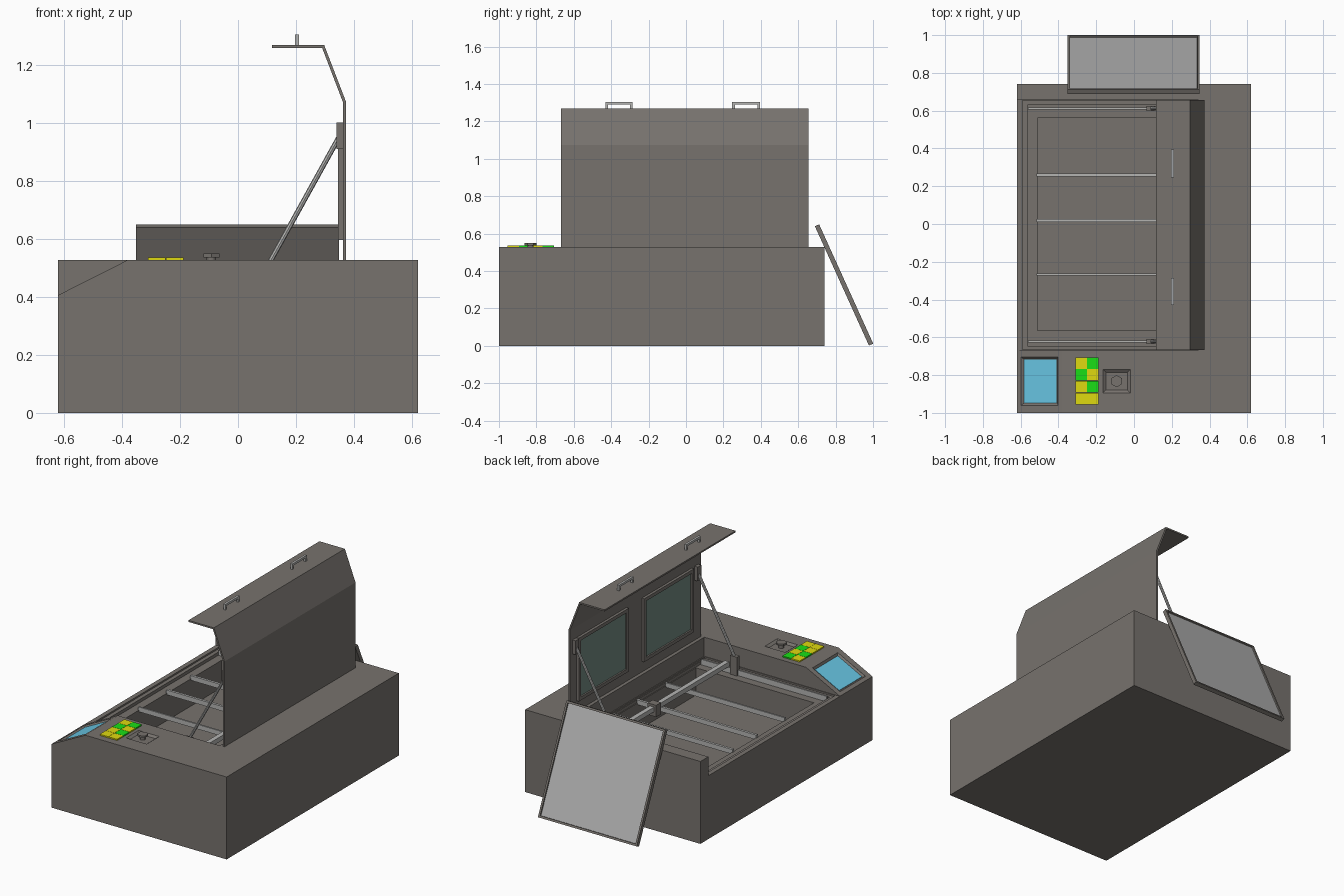
import bpy, bmesh, math
from mathutils import Matrix, Vector

cube = bpy.data.objects.get("Cube")
if cube:
    bpy.data.objects.remove(cube, do_unlink=True)


def material(name, rgb):
    m = bpy.data.materials.new(name)
    m.use_nodes = True
    col = (*rgb, 1.0)
    m.diffuse_color = col
    m.node_tree.nodes["Principled BSDF"].inputs["Base Color"].default_value = col
    return m


BODY = material("warm dark grey", (0.185, 0.170, 0.155))
STEEL = material("light steel", (0.46, 0.46, 0.45))
PANEL = material("panel grey", (0.43, 0.43, 0.43))
GLASS = material("teal glass", (0.165, 0.255, 0.22))
SCREEN = material("screen blue", (0.14, 0.57, 0.78))
YELLOW = material("button yellow", (0.74, 0.70, 0.005))
GREEN = material("button green", (0.01, 0.74, 0.008))


def finish(name, bm, *mats):
    bmesh.ops.recalc_face_normals(bm, faces=bm.faces[:])
    me = bpy.data.meshes.new(name)
    bm.to_mesh(me)
    bm.free()
    for m in mats:
        me.materials.append(m)
    ob = bpy.data.objects.new(name, me)
    bpy.context.collection.objects.link(ob)
    return ob


def add_box(bm, x0, x1, y0, y1, z0, z1):
    mat = Matrix.Translation(((x0 + x1) / 2, (y0 + y1) / 2, (z0 + z1) / 2))
    mat = mat @ Matrix.Diagonal((x1 - x0, y1 - y0, z1 - z0, 1))
    bmesh.ops.create_cube(bm, size=1, matrix=mat)


def boxes(name, mat, *dims):
    bm = bmesh.new()
    for d in dims:
        add_box(bm, *d)
    return finish(name, bm, mat)


def prism(name, pts, y0, y1, mat):
    """Extrude an x-z outline along y."""
    bm = bmesh.new()
    face = bm.faces.new([bm.verts.new((x, y0, z)) for x, z in pts])
    ext = bmesh.ops.extrude_face_region(bm, geom=[face])
    bmesh.ops.translate(bm, vec=(0, y1 - y0, 0),
                        verts=[g for g in ext["geom"] if isinstance(g, bmesh.types.BMVert)])
    return finish(name, bm, mat)


def rod(name, a, b, r, mat, sides=8):
    a, b = Vector(a), Vector(b)
    bm = bmesh.new()
    rot = (b - a).to_track_quat('Z', 'Y').to_matrix().to_4x4()
    bmesh.ops.create_cone(bm, cap_ends=True, segments=sides, radius1=r, radius2=r,
                          depth=(b - a).length, matrix=Matrix.Translation((a + b) / 2) @ rot)
    return finish(name, bm, mat)


def frustum(name, hx, hy, step, depth, mat):
    """Tapered recess cutter, wide at the surface and narrow at the bottom."""
    bm = bmesh.new()
    add_box(bm, -hx, hx, -hy, hy, -depth, 0)
    for v in bm.verts:
        if v.co.z < -depth / 2:
            v.co.x -= math.copysign(step, v.co.x)
            v.co.y -= math.copysign(step, v.co.y)
    top = [f for f in bm.faces if all(v.co.z > -depth / 2 for v in f.verts)]
    ext = bmesh.ops.extrude_face_region(bm, geom=top)
    bmesh.ops.translate(bm, vec=(0, 0, 0.02),
                        verts=[g for g in ext["geom"] if isinstance(g, bmesh.types.BMVert)])
    bmesh.ops.delete(bm, geom=top, context='FACES_ONLY')
    return finish(name, bm, mat)


def cut(target, cutter):
    cutter.hide_render = True
    mod = target.modifiers.new("cut", 'BOOLEAN')
    mod.operation, mod.solver, mod.object = 'DIFFERENCE', 'EXACT', cutter
    bpy.context.view_layer.objects.active = target
    bpy.ops.object.modifier_apply(modifier=mod.name)
    bpy.data.objects.remove(cutter, do_unlink=True)


# Cabinet with sloped control corner, stepped opening and deep bin
W, TOP, SILL = 0.62, 0.527, 0.405
cabinet = boxes("cabinet", BODY, (-W, W, -1, 0.74, 0, TOP))
cut(cabinet, prism("slope_cutter", [(-W - 0.2, SILL - 0.1), (-0.38, TOP),
                                    (-0.38 + 0.2, TOP + 0.1), (-W - 0.2, TOP + 0.1)], -1.1, -0.67, BODY))
for x0, x1, y0, y1, z in [(-0.7, 0.34, -0.67, 0.66, SILL), (-0.59, 0.335, -0.665, 0.655, 0.395),
                          (-0.565, 0.33, -0.645, 0.63, 0.375), (-0.51, 0.325, -0.565, 0.562, 0.2)]:
    cut(cabinet, boxes("opening_cutter", BODY, (x0, x1, y0, y1, z, 0.7)))

# Screen set into the slope
slope = math.atan2(TOP - SILL, W - 0.38)
on_slope = Matrix.Translation((-0.5, -0.832, (TOP + SILL) / 2)) @ Matrix.Rotation(-slope, 4, 'Y')
c = frustum("screen_cutter", 0.11, 0.128, 0.012, 0.012, BODY)
c.data.transform(on_slope)
cut(cabinet, c)
screen = boxes("screen", SCREEN, (-0.096, 0.096, -0.115, 0.115, -0.0125, -0.008))
screen.data.transform(on_slope)

# Knob in a shallow recess
c = frustum("knob_cutter", 0.073, 0.063, 0.016, 0.012, BODY)
c.data.transform(Matrix.Translation((-0.092, -0.832, TOP)))
cut(cabinet, c)
rod("knob_stem", (-0.092, -0.832, 0.514), (-0.092, -0.832, 0.538), 0.016, BODY, 12)
rod("knob_cap", (-0.092, -0.832, 0.536), (-0.092, -0.832, 0.549), 0.032, BODY, 6)

# Push buttons, two columns by four rows
for row, colours in enumerate([(YELLOW, GREEN), (GREEN, YELLOW), (YELLOW, GREEN), (YELLOW, YELLOW)]):
    for col, mat in enumerate(colours):
        x, y = -0.31 + col * 0.062, -0.706 - row * 0.0625
        boxes(f"button_{row + 1}_{col + 1}", mat,
              (x, x + 0.0605, y - 0.061, y, TOP - 0.002, TOP + 0.008))

# Bin crossbars
for i, (y, w) in enumerate([(0.26, 0.016), (0.018, 0.016), (-0.268, 0.011)]):
    boxes(f"crossbar_{i + 1}", STEEL, (-0.515, 0.33, y - w / 2, y + w / 2, 0.365, 0.395))

# Gantry rails, beam and carriage
for side, y in (("front", -0.622), ("back", 0.612)):
    boxes(f"{side}_rail", STEEL, (-0.562, 0.325, y - 0.005, y + 0.005, 0.37, 0.41))
boxes("gantry_beam", STEEL, (0.135, 0.165, -0.63, 0.62, 0.41, 0.44))
boxes("carriage", BODY, (0.12, 0.18, 0.08, 0.13, 0.38, 0.455))

# Raised lid made of bent sheet
prism("lid", [(0.372, 0.50), (0.372, 1.073), (0.297, 1.268), (0.117, 1.268), (0.117, 1.258),
              (0.29, 1.258), (0.362, 1.07), (0.362, 0.50)], -0.668, 0.656, BODY)

# Lid windows with frames on the inner face
for side, y0, y1 in (("front", -0.575, -0.07), ("back", 0.085, 0.59)):
    z0, z1, b = 0.595, 1.0, 0.022
    boxes(f"{side}_window_frame", BODY,
          (0.345, 0.364, y0, y1, z0, z0 + b), (0.345, 0.364, y0, y1, z1 - b, z1),
          (0.345, 0.364, y0, y0 + b, z0 + b, z1 - b), (0.345, 0.364, y1 - b, y1, z0 + b, z1 - b))
    boxes(f"{side}_window_glass", GLASS, (0.355, 0.363, y0 + b, y1 - b, z0 + b, z1 - b))

# Lid struts with brackets, handles on the lid
for side, y in (("front", -0.622), ("back", 0.612)):
    rod(f"{side}_strut", (0.085, y, 0.475), (0.348, y, 0.95), 0.009, STEEL)
    boxes(f"{side}_strut_foot", BODY, (0.065, 0.115, y - 0.014, y + 0.014, 0.37, 0.495))
    boxes(f"{side}_strut_mount", BODY, (0.34, 0.363, y - 0.018, y + 0.018, 0.91, 1.0))
for side, y0, y1 in (("front", -0.43, -0.285), ("back", 0.247, 0.395)):
    t = 0.014
    boxes(f"{side}_handle", STEEL, (0.197, 0.211, y0, y1, 1.29, 1.304),
          (0.197, 0.211, y0, y0 + t, 1.265, 1.29), (0.197, 0.211, y1 - t, y1, 1.265, 1.29))

# Framed panel leaning against the back
bm = bmesh.new()
add_box(bm, -0.352, 0.348, -0.35, 0.35, -0.0125, 0.0125)
bm.normal_update()
face = max(bm.faces, key=lambda f: f.normal.z)
bmesh.ops.inset_region(bm, faces=[face], thickness=0.018)
bmesh.ops.inset_region(bm, faces=[face], thickness=0.001, depth=-0.008)
face.material_index = 1
panel = finish("leaning_panel", bm, BODY, PANEL)
panel.data.transform(Matrix.Translation((0, 0.845, 0.325)) @ Matrix.Rotation(-math.atan2(0.64, 0.29), 4, 'X'))
